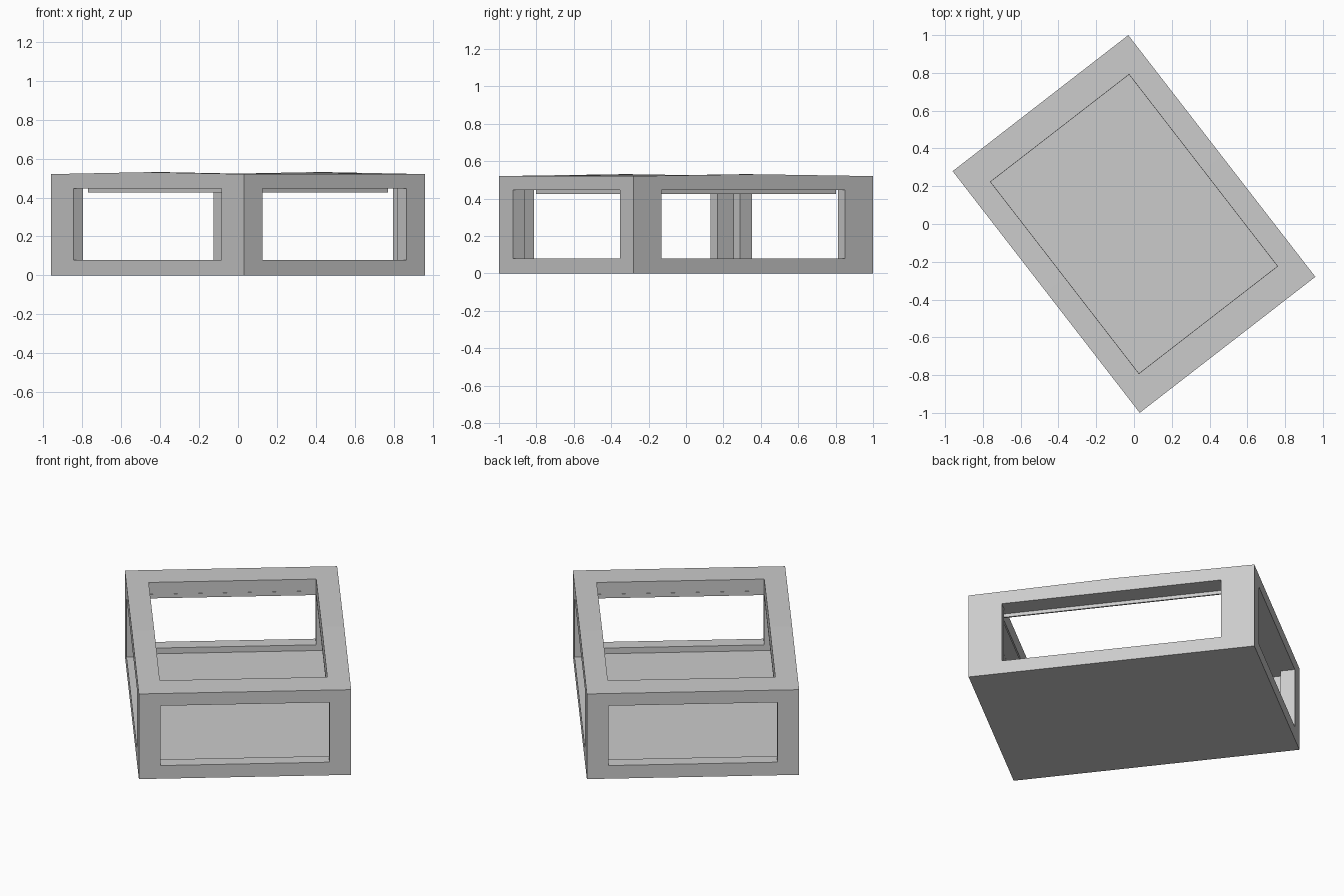
import bpy, bmesh, math
from mathutils import Matrix

if "Cube" in bpy.data.objects:
    bpy.data.objects.remove(bpy.data.objects["Cube"])

HX, HY, H = 0.588, 0.809, 0.52      # half width, half length, height
TURN = Matrix.Rotation(math.radians(37.75), 4, 'Z')


def add_mesh(name, bm):
    bmesh.ops.recalc_face_normals(bm, faces=bm.faces)
    mesh = bpy.data.meshes.new(name)
    bm.to_mesh(mesh)
    bm.free()
    obj = bpy.data.objects.new(name, mesh)
    bpy.context.collection.objects.link(obj)
    return obj


def prism(name, profile, hx):
    """Extrude a (y, z) profile across x."""
    bm = bmesh.new()
    face = bm.faces.new([bm.verts.new((-hx, y, z)) for y, z in profile])
    out = bmesh.ops.extrude_face_region(bm, geom=[face])
    verts = [v for v in out['geom'] if isinstance(v, bmesh.types.BMVert)]
    bmesh.ops.translate(bm, verts=verts, vec=(2 * hx, 0, 0))
    return add_mesh(name, bm)


def box(name, hx, hy, z0, z1):
    return prism(name, [(-hy, z0), (hy, z0), (hy, z1), (-hy, z1)], hx)


def cut(obj, cutter):
    cutter.hide_render = True
    mod = obj.modifiers.new("cut", 'BOOLEAN')
    mod.operation = 'DIFFERENCE'
    mod.solver = 'EXACT'
    mod.object = cutter
    bpy.context.view_layer.objects.active = obj
    bpy.ops.object.modifier_apply(modifier=mod.name)
    bpy.data.objects.remove(cutter)


# Outer block with a very shallow ridge across the top
frame = prism("box_frame", [(-HY, 0), (HY, 0), (HY, H), (0, H + 0.01), (-HY, H)], HX)
# Hollow inside, four side windows and the top opening
cut(frame, box("hollow", HX - 0.063, HY - 0.08, 0.045, 0.446))
cut(frame, box("long_windows", 1, HY - 0.188, 0.08, 0.445))
cut(frame, box("short_windows", HX - 0.12, 1, 0.08, 0.445))
cut(frame, box("top_opening", 0.464, 0.642, 0.3, 0.7))

# Thin lip hanging under the top opening
lip = box("opening_lip", 0.472, 0.65, 0.425, 0.45)
cut(lip, box("lip_hole", 0.463, 0.641, 0.3, 0.7))

for obj in (frame, lip):
    obj.data.transform(TURN)
